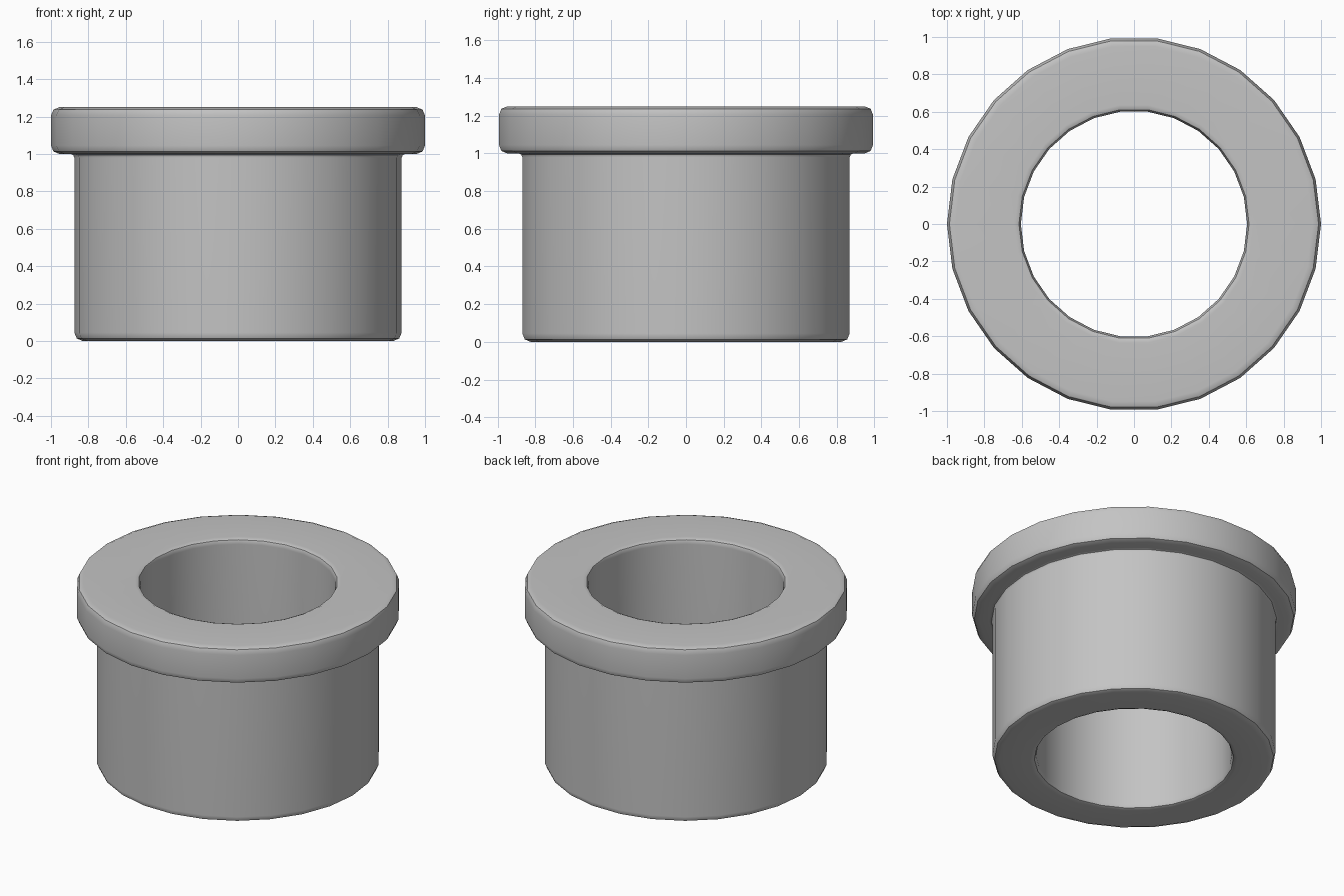
import bpy
import bmesh
from math import cos, sin, pi, radians
from mathutils import Vector

SIDES = 26
cube = bpy.data.objects.get("Cube")
if cube:
    bpy.data.objects.remove(cube, do_unlink=True)

# Single grey material
grey = bpy.data.materials.new("plain_grey")
grey.use_nodes = True
colour = (0.55, 0.55, 0.55, 1)
grey.diffuse_color = colour
grey.node_tree.nodes["Principled BSDF"].inputs["Base Color"].default_value = colour

# Profile corners: radius, height, rounding size
corners = [
    (0.605, 0.0, 0.035),   # bore, lower rim
    (0.875, 0.0, 0.045),   # sleeve, lower edge
    (0.875, 1.0, 0.02),    # fillet under the flange
    (1.0, 1.0, 0.045),     # flange, lower edge
    (1.0, 1.25, 0.045),    # flange, upper edge
    (0.605, 1.25, 0.035),  # bore, upper rim
]


def rounded(points, steps=2):
    """Replace every corner of a closed right-angled profile by a short arc."""
    result = []
    for i, (r, z, size) in enumerate(points):
        p = Vector((r, z))
        before = (Vector(points[i - 1][:2]) - p).normalized() * size
        after = (Vector(points[(i + 1) % len(points)][:2]) - p).normalized() * size
        for k in range(steps + 1):
            a = k / steps * pi / 2
            result.append(p + before * (1 - sin(a)) + after * (1 - cos(a)))
    return result


# Flanged bushing: revolve the rounded profile
profile = rounded(corners)
bm = bmesh.new()
rings = []
for s in range(SIDES):
    a = 2 * pi * s / SIDES
    rings.append([bm.verts.new((p.x * cos(a), p.x * sin(a), p.y)) for p in profile])
for s in range(SIDES):
    here, there = rings[s], rings[(s + 1) % SIDES]
    for i in range(len(profile)):
        j = (i + 1) % len(profile)
        bm.faces.new((here[i], there[i], there[j], here[j]))
bmesh.ops.recalc_face_normals(bm, faces=bm.faces)

mesh = bpy.data.meshes.new("flanged_bushing")
bm.to_mesh(mesh)
bm.free()
mesh.materials.append(grey)
bushing = bpy.data.objects.new("flanged_bushing", mesh)
bpy.context.collection.objects.link(bushing)

# Smooth walls with flat end faces
bpy.ops.object.select_all(action="DESELECT")
bushing.select_set(True)
bpy.context.view_layer.objects.active = bushing
bpy.ops.object.shade_smooth_by_angle(angle=radians(40))
weighted = bushing.modifiers.new("flat_ends", "WEIGHTED_NORMAL")
weighted.keep_sharp = True
